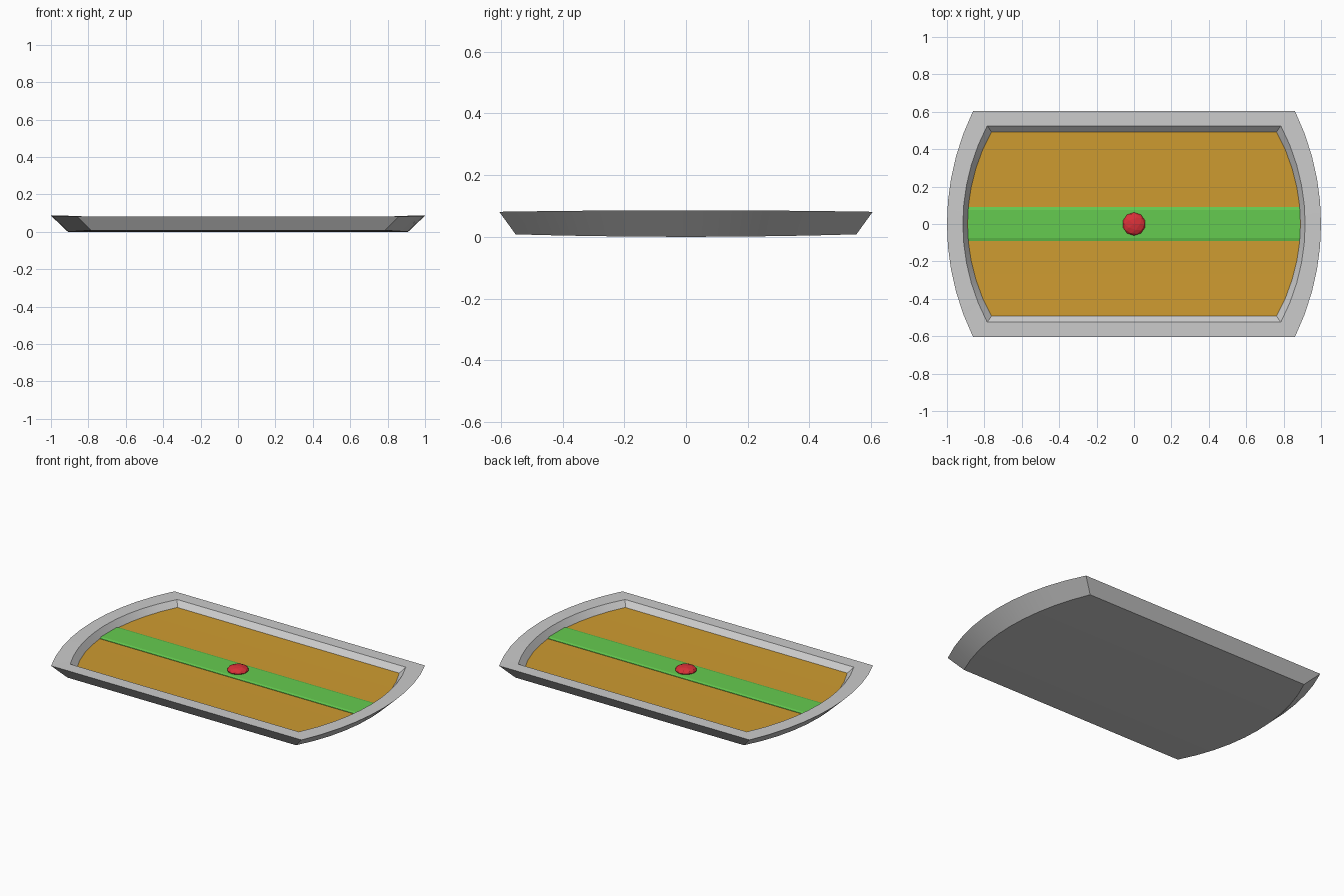
import bpy, bmesh
from math import sqrt

if "Cube" in bpy.data.objects:
    bpy.data.objects.remove(bpy.data.objects["Cube"])

SEG = 10  # segments along each bowed end


def ring(bm, xc, xm, y, ze, zm):
    """Right and left end arcs: corner x, middle x, half depth, edge z, middle z."""
    s = xm - xc
    r = (y * y + s * s) / (2 * s)
    sides = []
    for sx in (1, -1):
        pts = []
        for i in range(SEG + 1):
            t = -1 + 2 * i / SEG
            x = xm - r + sqrt(r * r - (t * y) ** 2)
            pts.append(bm.verts.new((sx * x, t * y, zm + (ze - zm) * t * t)))
        sides.append(pts)
    return sides


def loop(sides):
    return sides[0] + sides[1][::-1]


def bridge(bm, a, b):
    a, b = loop(a), loop(b)
    n = len(a)
    for i in range(n):
        j = (i + 1) % n
        bm.faces.new((a[i], a[j], b[j], b[i]))


def cap(bm, sides):
    r, l = sides
    for i in range(SEG):
        bm.faces.new((r[i], r[i + 1], l[i + 1], l[i]))


def finish(bm, name, color=None, smooth=True):
    bmesh.ops.recalc_face_normals(bm, faces=bm.faces)
    me = bpy.data.meshes.new(name)
    bm.to_mesh(me)
    bm.free()
    ob = bpy.data.objects.new(name, me)
    bpy.context.collection.objects.link(ob)
    if color:
        mat = bpy.data.materials.new(name + "_colour")
        mat.diffuse_color = color
        mat.use_nodes = True
        mat.node_tree.nodes["Principled BSDF"].inputs["Base Color"].default_value = mat.diffuse_color
        me.materials.append(mat)
    bpy.ops.object.select_all(action='DESELECT')
    ob.select_set(True)
    bpy.context.view_layer.objects.active = ob
    if smooth:
        bpy.ops.object.shade_smooth_by_angle()
    return ob


# Grey tray: underside, flared wall, flat rim and inner lip
FLOOR = (0.762, 0.89, 0.493, 0.05, 0.045)
bm = bmesh.new()
rings = [ring(bm, *p) for p in (
    (0.785, 0.91, 0.552, 0.008, 0.0),
    (0.86, 1.0, 0.605, 0.081, 0.086),
    (0.785, 0.915, 0.525, 0.081, 0.086),
    FLOOR)]
for a, b in zip(rings, rings[1:]):
    bridge(bm, a, b)
cap(bm, rings[0])
finish(bm, "tray_frame")

# Orange inner panel
bm = bmesh.new()
cap(bm, ring(bm, *FLOOR))
panel = finish(bm, "inner_panel", (0.62, 0.33, 0.03, 1))
if panel.data.polygons[0].normal.z < 0:
    panel.data.flip_normals()

# Green centre stripe with softly sloped long edges
bm = bmesh.new()
ends = []
for sx in (1, -1):
    ends.append([bm.verts.new((sx * x, y, z)) for x, y, z in (
        (0.885, -0.09, 0.043), (0.885, -0.09, 0.048), (0.887, -0.075, 0.052),
        (0.887, 0.075, 0.052), (0.885, 0.09, 0.048), (0.885, 0.09, 0.043))])
for i in range(6):
    j = (i + 1) % 6
    bm.faces.new((ends[0][i], ends[0][j], ends[1][j], ends[1][i]))
for e in ends:
    bm.faces.new(e)
finish(bm, "centre_stripe", (0.13, 0.6, 0.08, 1), False)

# Red flattened faceted stud
bm = bmesh.new()
bmesh.ops.create_icosphere(bm, subdivisions=2, radius=0.062)
for v in bm.verts:
    v.co.z = v.co.z * 0.4 + 0.057
finish(bm, "centre_stud", (0.7, 0.03, 0.04, 1), False)
